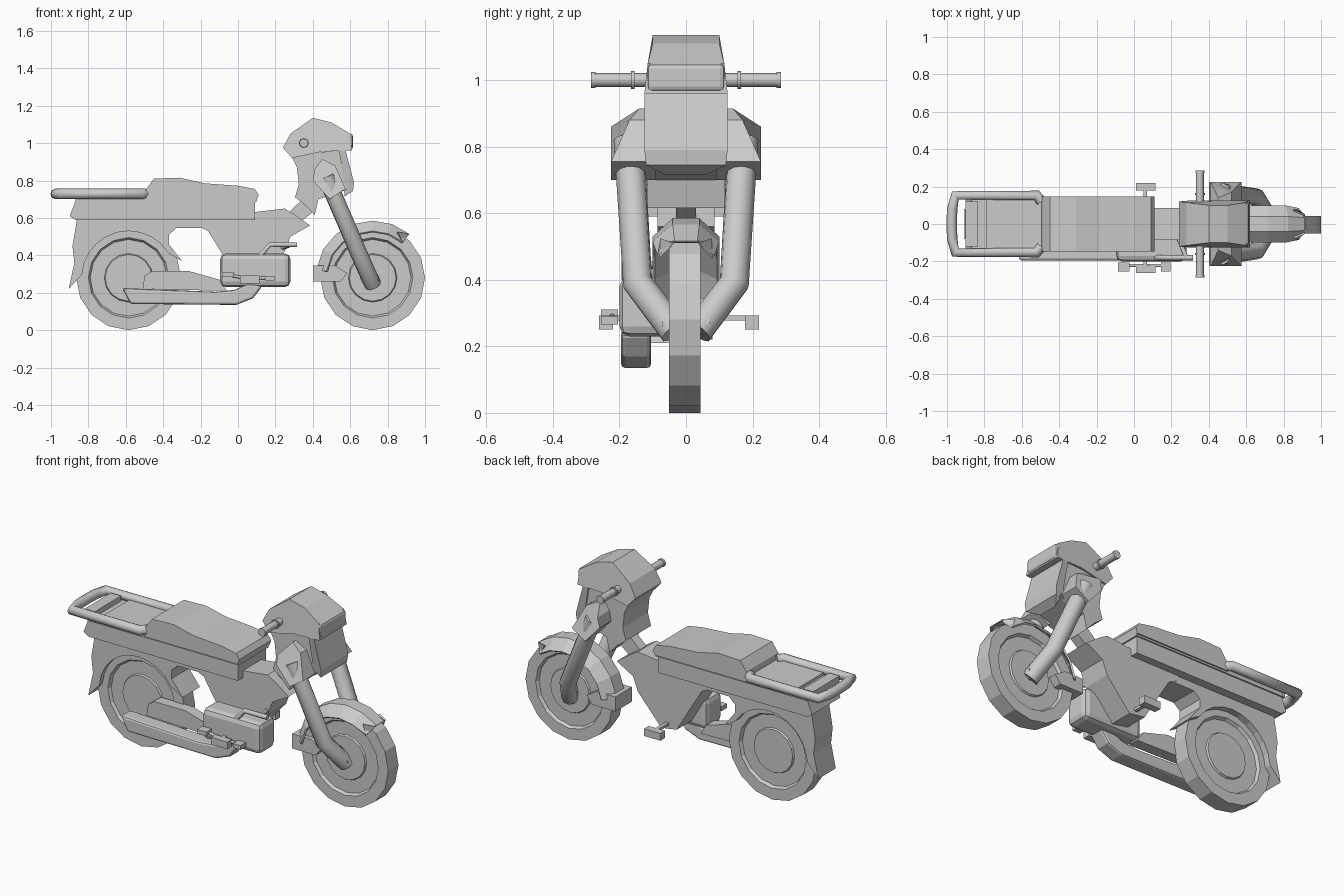
import bpy, bmesh
from math import cos, sin, pi, radians

if "Cube" in bpy.data.objects:
    bpy.data.objects.remove(bpy.data.objects["Cube"])


def finish(bm, name):
    bmesh.ops.recalc_face_normals(bm, faces=bm.faces)
    me = bpy.data.meshes.new(name)
    bm.to_mesh(me)
    bm.free()
    ob = bpy.data.objects.new(name, me)
    bpy.context.collection.objects.link(ob)
    return ob


def prism(name, pts, a, b):
    """Side profile (x, z[, outer y]) spanned between y=a and y=b; a third value w
    overrides both sides with -w and w (or only the outer side when a > 0)."""
    bm = bmesh.new()
    near = [bm.verts.new((p[0], a if a > 0 or len(p) < 3 else -p[2], p[1])) for p in pts]
    far = [bm.verts.new((p[0], b if len(p) < 3 else p[2], p[1])) for p in pts]
    bm.faces.new(near)
    bm.faces.new(far)
    for i in range(len(pts)):
        j = (i + 1) % len(pts)
        bm.faces.new((near[i], near[j], far[j], far[i]))
    return finish(bm, name)


def box(name, x0, x1, y0, y1, z0, z1):
    return prism(name, [(x0, z0), (x1, z0), (x1, z1), (x0, z1)], y0, y1)


def tube(name, pts, r, res=2):
    cu = bpy.data.curves.new(name, 'CURVE')
    cu.dimensions = '3D'
    cu.bevel_depth, cu.bevel_resolution, cu.use_fill_caps = r, res, True
    sp = cu.splines.new('POLY')
    sp.points.add(len(pts) - 1)
    for p, co in zip(sp.points, pts):
        p.co = (*co, 1)
    ob = bpy.data.objects.new(name, cu)
    bpy.context.collection.objects.link(ob)
    return ob


def mirror(ob):
    m = ob.modifiers.new("mirror", 'MIRROR')
    m.use_axis = (False, True, False)
    return ob


def bevel(ob, w):
    m = ob.modifiers.new("bevel", 'BEVEL')
    m.width, m.segments, m.limit_method = w, 2, 'ANGLE'
    m.angle_limit = radians(50)
    return ob


def wheel(name, cx, n=16):
    side = [(.125, .04), (.13, .03), (.205, .03), (.215, .047), (.28, .047)]
    prof = side + [(r, -y) for r, y in reversed(side)]
    bm = bmesh.new()
    rings = [[bm.verts.new((cx + r * cos(2 * pi * i / n), y - .004, .28 + r * sin(2 * pi * i / n)))
              for i in range(n)] for r, y in prof]
    for p, q in zip(rings, rings[1:]):
        for i in range(n):
            bm.faces.new((p[i], p[(i + 1) % n], q[(i + 1) % n], q[i]))
    bm.faces.new(rings[0])
    bm.faces.new(rings[-1])
    return finish(bm, name)


def arc(cx, r, a0, a1, n):
    return [(cx + r * cos(radians(a0 + (a1 - a0) * i / n)),
             .28 + r * sin(radians(a0 + (a1 - a0) * i / n))) for i in range(n + 1)]


# wheels
wheel("front_wheel", .72)
wheel("rear_wheel", -.585)

# front fender: trapezoid section swept over the wheel
bm = bmesh.new()
rows = []
for k, ang in enumerate([50, 70, 90, 110, 130, 150, 172]):
    w = .085 if k == 0 else .1
    rows.append([bm.verts.new((.72 + r * cos(radians(ang)), y, .28 + r * sin(radians(ang))))
                 for y, r in ((-w, .25), (-w * .4, .305), (w * .4, .305), (w, .25))])
lip = [bm.verts.new(p) for p in ((.85, -.07, .52), (.91, -.045, .51), (.91, .045, .51), (.85, .07, .52))]
rows.insert(0, lip)
for p, q in zip(rows, rows[1:]):
    for i in range(3):
        bm.faces.new((p[i], p[i + 1], q[i + 1], q[i]))
fender = finish(bm, "front_fender")
fender.modifiers.new("thick", 'SOLIDIFY').thickness = .01
prism("front_mud_flap", [(.4, .345), (.52, .345), (.585, .305), (.55, .26), (.4, .26)], -.075, .075)

# rear fender
prism("rear_fender", [(-.905, .22), (-.875, .36), (-.885, .45), (-.86, .6), (-.2, .6), (-.17, .545),
                      (-.33, .545), (-.37, .51), (-.37, .46), (-.3, .37)]
      + arc(-.585, .25, 32, 176, 10), -.08, .08)

# fork legs and their upper covers
for s, side in ((-1, "right"), (1, "left")):
    tube(side + "_fork_leg", [(.47, s * .172, .82), (.655, s * .145, .39), (.72, s * .035, .245)], .046, 3)
mirror(prism("fork_cover", [(.4, .8, .22), (.41, .86, .225), (.45, .915, .14), (.52, .88, .17),
                            (.575, .755, .225), (.49, .7, .225)], .09, .23))
tube("front_axle", [(.72, -.07, .27), (.72, .07, .27)], .035)

# steering column body, front shield, headlight housing
prism("steering_cover", [(.28, .94), (.315, .87), (.325, .78), (.305, .71), (.36, .67), (.41, .615),
                         (.43, .7), (.58, .75), (.55, .96)], -.115, .115)
prism("front_shield", [(.54, .96, .125), (.575, .96, .125), (.62, .79, .125), (.615, .745, .12),
                       (.57, .715, .06), (.57, .78, .12)], -.12, .12)
prism("headlight_housing", [(.24, .975, .12), (.28, 1.05, .115), (.4, 1.135, .1), (.5, 1.11, .1),
                            (.6, 1.05, .115), (.61, .96, .125), (.45, .955, .125), (.29, .92, .125)], -.12, .12)
bevel(box("headlight", .57, .615, -.117, .117, .965, 1.05), .015)
prism("neck", [(.26, .62), (.335, .69), (.4, .63), (.31, .56)], -.03, .03)

# handlebars
mirror(tube("handlebar_grip", [(.352, .1, 1), (.352, .28, 1)], .021))
mirror(tube("grip_collar", [(.352, .155, 1), (.352, .165, 1)], .027))
mirror(tube("grip_end", [(.352, .272, 1), (.352, .286, 1)], .024))

# frame body
prism("frame_body", [(.08, .63), (.25, .65), (.3, .62), (.385, .56), (.28, .5), (.25, .42), (.1, .25),
                     (0, .265), (-.08, .4), (-.16, .53), (-.22, .56), (-.22, .63)], -.085, .085)

# seat and the box under it
prism("under_seat_box", [(-.9, .61), (-.865, .7), (.09, .7), (.09, .59), (-.87, .59)], -.13, .13)
box("seat_base", -.87, .1, -.138, .138, .685, .71)
prism("seat", [(-.5, .695), (-.49, .755), (-.45, .81), (-.31, .815), (-.18, .785), (0, .772),
               (.09, .755), (.11, .725), (.1, .695)], -.146, .146)

# luggage rack
tube("rack_rail", [(-.495, -.12, .728), (-.52, -.153, .728), (-.955, -.153, .728), (-.972, -.08, .728),
                   (-.975, 0, .728), (-.972, .08, .728), (-.955, .153, .728), (-.52, .153, .728),
                   (-.495, .12, .728)], .028)
box("rack_tray", -.79, -.49, -.135, .135, .7, .725)
box("rack_crossbar", -.9, -.835, -.12, .12, .7, .74)

# engine, exhaust, swing arm
bevel(box("engine_cover", -.095, .28, -.2, -.05, .23, .41), .03)
bevel(prism("exhaust", [(-.62, .225), (-.575, .14), (-.01, .135), (.08, .17), (.13, .235), (.06, .25),
                        (-.02, .215), (-.12, .205)], -.195, -.105), .012)
prism("chain_case", [(-.51, .22), (-.5, .29), (-.46, .315), (-.26, .315), (-.1, .27), (-.06, .21)], -.11, -.045)
tube("engine_pipe", [(.12, -.18, .4), (.17, -.18, .457), (.315, -.18, .457)], .014, 1)
tube("pipe_bracket", [(.28, -.18, .457), (.24, -.08, .44)], .012, 1)

# footrests and shift lever
box("left_footrest", .01, .115, .178, .22, .25, .292)
box("footrest_rod", .05, .07, -.24, .2, .277, .292)
box("right_footrest", .01, .115, -.262, -.22, .25, .292)
tube("shift_lever", [(-.055, -.222, .295), (.06, -.222, .275), (.17, -.222, .28)], .009, 1)
box("shift_pedal_rear", -.085, -.025, -.255, -.205, .285, .31)
box("shift_pedal_front", .145, .195, -.255, -.205, .265, .29)
